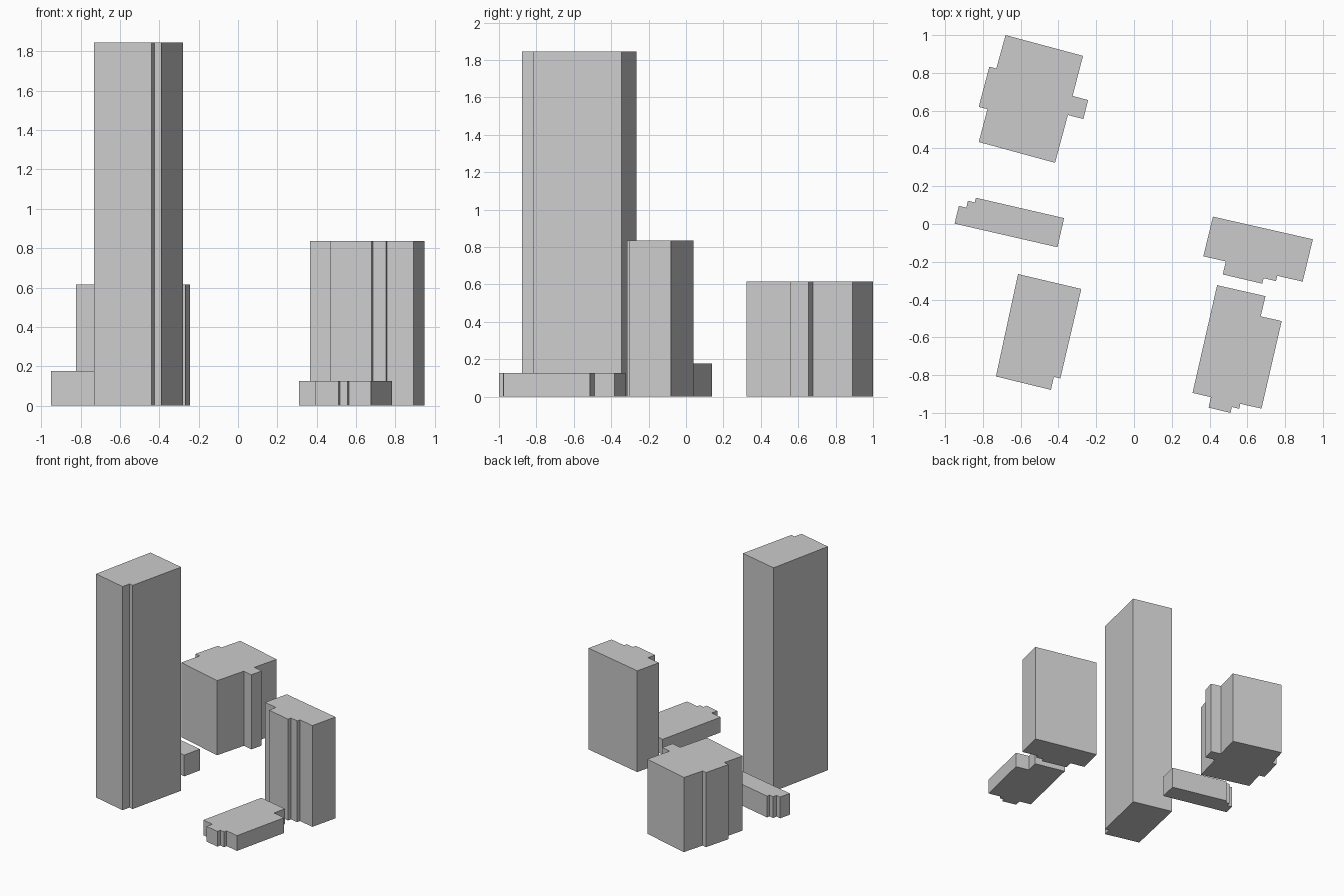
import bpy
import bmesh


def tower(name, height, outline):
    """Raise a footprint outline into a closed flat-roofed block."""
    bm = bmesh.new()
    base = bm.faces.new([bm.verts.new((x, y, 0)) for x, y in outline])
    top = bmesh.ops.extrude_face_region(bm, geom=[base], use_keep_orig=True)
    verts = [v for v in top["geom"] if isinstance(v, bmesh.types.BMVert)]
    bmesh.ops.translate(bm, verts=verts, vec=(0, 0, height))
    bmesh.ops.recalc_face_normals(bm, faces=bm.faces)
    mesh = bpy.data.meshes.new(name)
    bm.to_mesh(mesh)
    bm.free()
    obj = bpy.data.objects.new(name, mesh)
    bpy.context.collection.objects.link(obj)
    return obj


# Mid-height block at the back left, with side bays
tower("back_left_block", 0.616, [
    (-0.68, 1.0), (-0.27, 0.89), (-0.325, 0.678), (-0.243, 0.656),
    (-0.268, 0.556), (-0.35, 0.577), (-0.418, 0.324), (-0.822, 0.434),
    (-0.776, 0.608), (-0.822, 0.62), (-0.766, 0.833), (-0.729, 0.823)])

# Low narrow building with a stepped left end
tower("low_long_building", 0.176, [
    (-0.95, 0.002), (-0.405, -0.123), (-0.37, 0.031), (-0.837, 0.139),
    (-0.843, 0.114), (-0.879, 0.123), (-0.888, 0.086), (-0.927, 0.096)])

# Tall tower with one notched corner
tower("tall_tower", 1.846, [
    (-0.614, -0.265), (-0.279, -0.344), (-0.39, -0.818),
    (-0.424, -0.809), (-0.44, -0.878), (-0.731, -0.807)])

# Wide block on the right with a stepped front
tower("right_block", 0.836, [
    (0.418, 0.039), (0.947, -0.081), (0.893, -0.305), (0.758, -0.274),
    (0.752, -0.302), (0.686, -0.287), (0.679, -0.316), (0.47, -0.267),
    (0.486, -0.198), (0.367, -0.171)])

# Low building at the front right
tower("front_right_low_building", 0.126, [
    (0.44, -0.324), (0.696, -0.382), (0.671, -0.489), (0.782, -0.514),
    (0.675, -0.977), (0.563, -0.952), (0.557, -0.978), (0.518, -0.969),
    (0.511, -1.0), (0.395, -0.972), (0.407, -0.917), (0.31, -0.894)])
